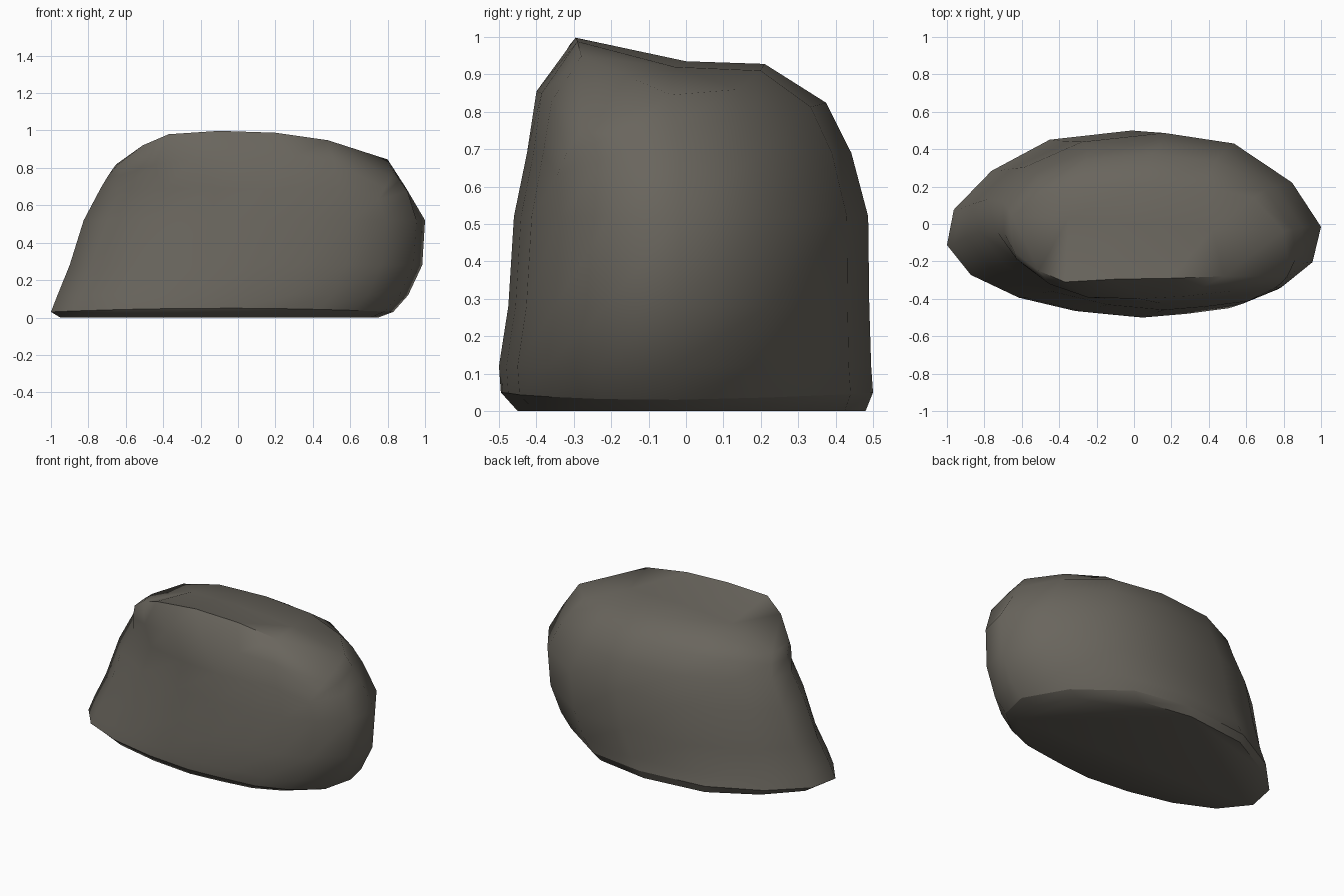
import bpy, bmesh, math

if "Cube" in bpy.data.objects:
    bpy.data.objects.remove(bpy.data.objects["Cube"])

# Plan outline of the boulder, from the left tip round by the front
OUTLINE = [(-1, -.12), (-.86, -.28), (-.58, -.40), (-.25, -.47), (.08, -.50),
           (.33, -.48), (.57, -.45), (.77, -.37), (.95, -.23), (1, -.03),
           (.83, .22), (.49, .44), (.08, .50), (-.40, .45), (-.74, .28), (-.96, .07)]

# Body levels: z, x min, x max, y min, y max
LEVELS = [(0, -.95, .75, -.45, .48), (.03, -1, .83, -.495, .50),
          (.12, -.965, .91, -.50, .495), (.28, -.90, .985, -.475, .49),
          (.52, -.825, 1, -.46, .487), (.69, -.735, .90, -.425, .442)]

# Rim of the sloping top, in the same order as the outline
RIM = [(-.655, -.05, .815), (-.64, -.15, .82), (-.51, -.25, .92), (-.37, -.31, .98),
       (-.10, -.295, .998), (.20, -.29, .988), (.48, -.28, .948), (.82, -.28, .75),
       (.82, -.17, .795), (.80, -.04, .845), (.64, .14, .86), (.38, .20, .91),
       (.05, .21, .928), (-.28, .20, .92), (-.50, .15, .885), (-.65, .04, .82)]

# Shallow valley across the top
VALLEY = [(-.35, .03, .92), (0, 0, .935), (.42, -.03, .92)]
CAP = [(15, 0, 1), (15, 1, 2), (15, 2, 16), (2, 3, 16), (3, 4, 17, 16),
       (4, 5, 18, 17), (5, 6, 18), (6, 9, 18), (6, 7, 8), (6, 8, 9), (9, 10, 18),
       (10, 11, 18), (11, 12, 17, 18), (12, 13, 16, 17), (13, 14, 16), (14, 15, 16)]


def level_ring(z, x0, x1, y0, y1):
    ring = []
    for (u, v), r in zip(OUTLINE, RIM):
        x = x0 + (u + 1) / 2 * (x1 - x0)
        y = y0 + (v + .5) * (y1 - y0)
        # The left end leans towards the back as it rises
        y += .25 * z * max(0, -x - .4)
        # The front right corner is fuller near the top
        if z > .6 and u > .7 and v < -.1:
            x, y = x * 1.055, y * 1.1
        # The lower edge lifts along the long sides
        h = z + .02 * (1 - u * u) if z == .03 else z
        ring.append((x, y, min(h, r[2] - .12)))
    return ring


def shoulder_ring(a, b):
    # Rounded shoulder halfway between the body and the rim, fuller at front and back
    ring = []
    for p, q in zip(a, b):
        x, y, z = [(s + t) / 2 for s, t in zip(p, q)]
        bulge = (.15 if y > 0 else .11) * max(0, 1 - abs(x / .85) ** 3)
        ring.append((x, y * (1 + bulge), z + .1 * bulge))
    return ring


stone = bpy.data.materials.new("dark warm grey stone")
stone.diffuse_color = (.142, .131, .110, 1)
stone.use_nodes = True
stone.node_tree.nodes["Principled BSDF"].inputs["Base Color"].default_value = stone.diffuse_color

bm = bmesh.new()
rings = [level_ring(*lv) for lv in LEVELS]
rings += [shoulder_ring(rings[-1], RIM), RIM]
loops = [[bm.verts.new(p) for p in ring] for ring in rings]
n = len(OUTLINE)

# Sides
for a, b in zip(loops, loops[1:]):
    for i in range(n):
        j = (i + 1) % n
        bm.faces.new((a[i], a[j], b[j], b[i]))

# Flat underside and creased top
bm.faces.new(loops[0][::-1])
top = loops[-1] + [bm.verts.new(p) for p in VALLEY]
for f in CAP:
    bm.faces.new([top[i] for i in f])

bmesh.ops.recalc_face_normals(bm, faces=bm.faces)
mesh = bpy.data.meshes.new("boulder")
bm.to_mesh(mesh)
bm.free()
mesh.materials.append(stone)
boulder = bpy.data.objects.new("boulder", mesh)
bpy.context.collection.objects.link(boulder)

# Smooth sides, with a sharp break round the lower edge
bpy.context.view_layer.objects.active = boulder
boulder.select_set(True)
bpy.ops.object.shade_smooth_by_angle(angle=math.radians(55))
for e in mesh.edges:
    if all(.01 < mesh.vertices[v].co.z < .07 for v in e.vertices):
        e.use_edge_sharp = True
